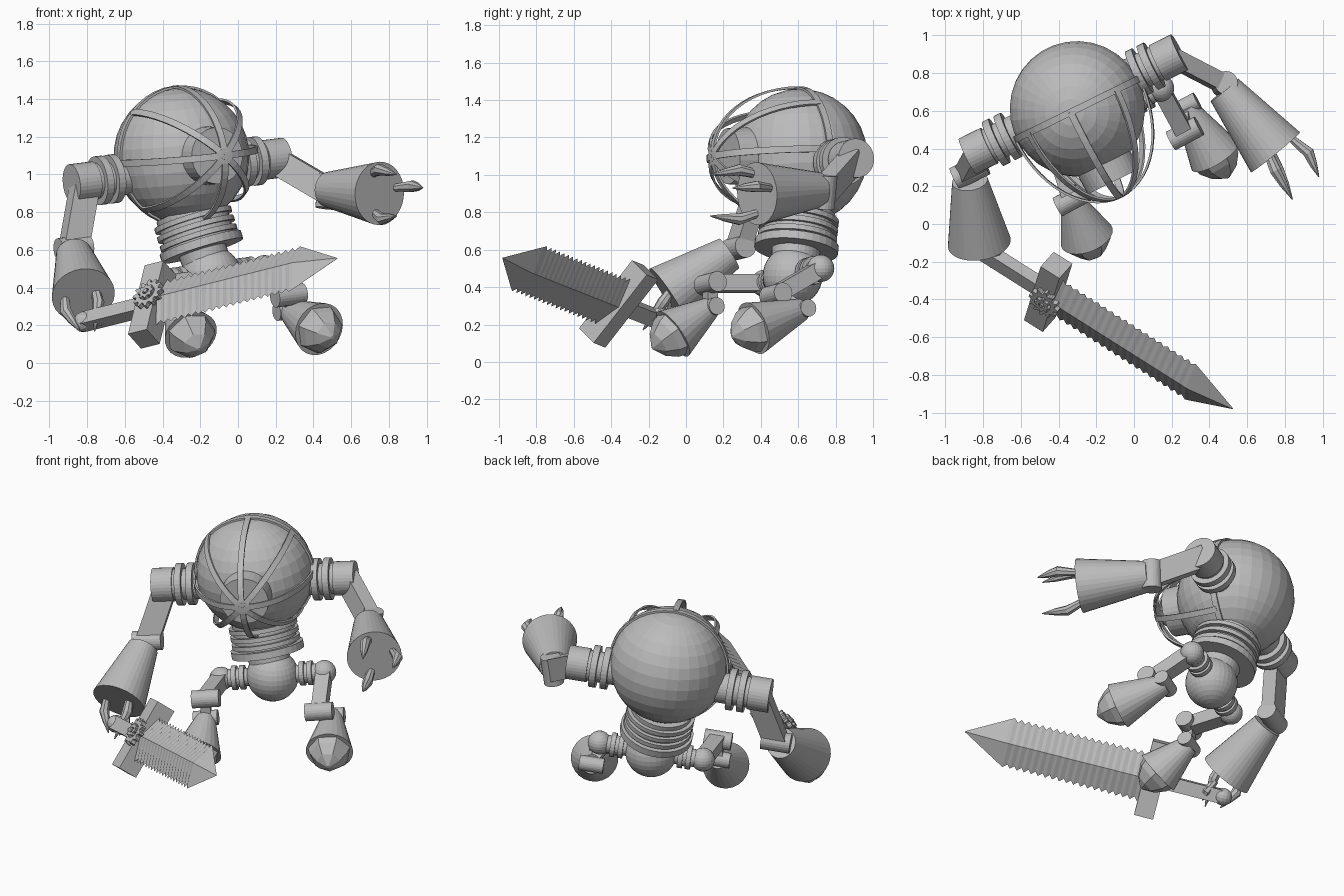
import bpy, bmesh, math
from mathutils import Vector as V, Matrix

if "Cube" in bpy.data.objects:
    bpy.data.objects.remove(bpy.data.objects["Cube"])

metal = bpy.data.materials.new("plain_grey_metal")
metal.use_nodes = True
GREY = (0.5, 0.5, 0.5, 1)
metal.diffuse_color = GREY
metal.node_tree.nodes["Principled BSDF"].inputs["Base Color"].default_value = GREY


def finish(name, bm):
    bmesh.ops.recalc_face_normals(bm, faces=bm.faces)
    mesh = bpy.data.meshes.new(name)
    bm.to_mesh(mesh)
    bm.free()
    mesh.materials.append(metal)
    ob = bpy.data.objects.new(name, mesh)
    bpy.context.collection.objects.link(ob)
    return ob


def frame(z, ref=V((0.3, 0.2, 1))):
    """Perpendicular unit axes (x, y, z) around direction z."""
    z = z.normalized()
    x = (ref - z * ref.dot(z)).normalized()
    return x, z.cross(x), z


def loft(name, rings, closed=False):
    """Skin a list of point loops; closed joins the last loop to the first."""
    bm = bmesh.new()
    loops = [[bm.verts.new(p) for p in ring] for ring in rings]
    pairs = list(zip(loops, loops[1:])) + ([(loops[-1], loops[0])] if closed else [])
    for a, b in pairs:
        n = len(a)
        for i in range(n):
            j = (i + 1) % n
            bm.faces.new((a[i], a[j], b[j], b[i]))
    if not closed:
        bm.faces.new(loops[0])
        bm.faces.new(loops[-1])
    return finish(name, bm)


def turned(name, p, axis, profile, n=32):
    """Lathe a (distance, radius) profile along an axis."""
    x, y, z = frame(axis)
    turns = [math.tau * i / n for i in range(n)]
    return loft(name, [[p + z * t + (x * math.cos(a) + y * math.sin(a)) * r for a in turns]
                       for t, r in profile])


def rod(name, p, q, r1, r2=None, n=32):
    return turned(name, p, q - p, [(0, r1), ((q - p).length, r2 or r1)], n)


def pin(name, p, axis, length, r):
    half = axis.normalized() * length / 2
    return rod(name, p - half, p + half, r, n=24)


def box(name, p, q, w, h, ref):
    x, y, z = frame(q - p, ref)
    return loft(name, [[c + x * a * w / 2 + y * b * h / 2
                        for a, b in ((1, 1), (-1, 1), (-1, -1), (1, -1))] for c in (p, q)])


def ball(name, p, r, up=V((0, 0, 1)), seg=32):
    x, y, z = frame(up)
    bm = bmesh.new()
    m = Matrix((x, y, z)).transposed().to_4x4()
    m.translation = p
    bmesh.ops.create_uvsphere(bm, u_segments=seg, v_segments=seg // 2, radius=r, matrix=m)
    return finish(name, bm)


def claw(name, p, q, bulge):
    """Bent finger that swells, then tapers to a point."""
    mid = p.lerp(q, 0.45) + bulge * 0.03
    x, y, z = frame(q - p)
    rings = [[c + (x * math.cos(k * math.pi / 4) + y * math.sin(k * math.pi / 4)) * r
              for k in range(8)] for c, r in ((p, 0.022), (mid, 0.032), (mid.lerp(q, 0.5), 0.022), (q, 0.003))]
    return loft(name, rings)


# Torso frame: side axis across the shoulders, facing direction and up
side = V((0.892, 0.438, 0.111)).normalized()
face = V((0.44, -0.89, 0))
face = (face - side * face.dot(side)).normalized()
up = face.cross(side) * -1
core = V((-0.30, 0.61, 1.10))
ball("torso", core, 0.36, up)
turned("eye", core, face, [(0.2, 0.16), (0.43, 0.15)])


# Straps bulging over the face, and a band around the torso
def strap(name, points, widths):
    bm = bmesh.new()
    rows = [(bm.verts.new(p + w * 0.018), bm.verts.new(p - w * 0.018))
            for p, w in zip(points, widths)]
    for a, b in zip(rows, rows[1:]):
        bm.faces.new((a[0], a[1], b[1], b[0]))
    ob = finish(name, bm)
    mod = ob.modifiers.new("thickness", "SOLIDIFY")
    mod.thickness = 0.012
    mod.offset = 0


for k in range(8):
    a = k * math.pi / 4
    out = side * math.cos(a) + up * math.sin(a)
    across = face.cross(out)
    arc = [i * math.pi / 28 for i in range(15)]
    strap(f"face_strap_{k + 1}",
          [core + face * 0.52 * math.cos(t) + out * 0.368 * math.sin(t) for t in arc],
          [across] * len(arc))
circle = [i * math.tau / 40 for i in range(41)]
strap("torso_band", [core + (side * math.cos(a) + up * math.sin(a)) * 0.366 for a in circle],
      [face] * len(circle))

# Ribbed waist, neck and pelvis
ribs = [(0, 0.19)]
for k in range(3):
    t = 0.03 + 0.05 * k
    ribs += [(t, 0.19), (t, 0.212), (t + 0.028, 0.212), (t + 0.028, 0.19)]
ribs += [(0.17, 0.19), (0.17, 0.225), (0.215, 0.225), (0.215, 0.13), (0.36, 0.125)]
turned("waist", V((-0.25, 0.61, 0.80)), V((0.29, -0.10, -0.95)), ribs)
pelvis = V((-0.14, 0.57, 0.46))
ball("pelvis", pelvis, 0.16)

# Shoulders with flanges
yoke = V((-0.32, 0.635, 1.02))
for s, word in ((-1, "right"), (1, "left")):
    prof = [(0.28, 0.095)]
    for t in (0.37, 0.44):
        prof += [(t, 0.095), (t, 0.13), (t + 0.04, 0.13), (t + 0.04, 0.095)]
    prof += [(0.5, 0.095), (0.5, 0.105), (0.63, 0.105)]
    turned(f"{word}_shoulder", yoke, side * s, prof)

# Arms: shoulder point, elbow, forearm start, forearm end, elbow pin axis
arms = {
    "right": [V((-0.81, 0.39, 0.95)), V((-0.87, 0.28, 0.61)), V((-0.87, 0.23, 0.58)),
              V((-0.82, -0.10, 0.36)), side],
    "left": [V((0.19, 0.89, 1.08)), V((0.48, 0.74, 0.91)), V((0.48, 0.71, 0.92)),
             V((0.75, 0.38, 0.90)), V((0.1, 0.1, 1))],
}
for word, (shoulder, elbow, start, end, axis) in arms.items():
    box(f"{word}_upper_arm", shoulder, elbow, 0.14, 0.09, axis)
    pin(f"{word}_elbow", elbow, axis, 0.18, 0.062)
    rod(f"{word}_forearm", start, end, 0.095, 0.168)

# Claws, as base and tip pairs
fingers = {
    "left": [((0.70, 0.40, 1.00), (0.84, 0.13, 1.00)), ((0.84, 0.45, 0.93), (0.98, 0.25, 0.93)),
             ((0.72, 0.40, 0.80), (0.84, 0.13, 0.78))],
    "right": [((-0.76, -0.06, 0.41), (-0.76, -0.23, 0.17)), ((-0.92, -0.08, 0.36), (-0.84, -0.18, 0.17)),
              ((-0.75, -0.12, 0.30), (-0.73, -0.22, 0.20))],
}
for word, pairs in fingers.items():
    hand = arms[word][3]
    for k, (p, q) in enumerate(pairs):
        claw(f"{word}_claw_{k + 1}", V(p), V(q), (V(p) - hand).normalized())

# Legs: hip, knee, ankle and foot rim
hip_line = V((0.28, 0.15, 0.04))
legs = {
    "right": [-1, V((-0.33, 0.13, 0.42)), V((-0.33, 0.13, 0.29)), V((-0.25, -0.07, 0.15))],
    "left": [1, V((0.27, 0.48, 0.36)), V((0.27, 0.62, 0.28)), V((0.43, 0.36, 0.18))],
}
for word, (s, knee, ankle, rim) in legs.items():
    hip = pelvis + hip_line * s
    turned(f"{word}_hip_joint", pelvis, hip_line * s,
           [(0.12, 0.055), (0.17, 0.055), (0.17, 0.075), (0.2, 0.075), (0.2, 0.06),
            (0.22, 0.06), (0.22, 0.075), (0.25, 0.075), (0.25, 0.055), (0.3, 0.055)], 24)
    ball(f"{word}_hip", hip, 0.073, seg=24)
    box(f"{word}_thigh", hip, knee, 0.09, 0.09, hip_line)
    pin(f"{word}_knee", knee, hip_line, 0.17, 0.055)
    box(f"{word}_shin", knee, ankle, 0.06, 0.06, hip_line)
    pin(f"{word}_ankle", ankle, hip_line, 0.15, 0.047)
    rod(f"{word}_foot", ankle, rim, 0.06, 0.145, 24)
    turned(f"{word}_toe", rim, rim - ankle, [(-0.01, 0.135), (0.04, 0.12), (0.1, 0.075), (0.14, 0.01)], 7)

# Sword frame: along the blade, across it, and out of its flat
guard = V((-0.455, -0.36, 0.31))
along = V((0.827, -0.523, 0.207)).normalized()
across, flat, along = frame(along, V((0.21, 0.59, 0.78)))
box("sword_guard", guard - across * 0.235, guard + across * 0.235, 0.12, 0.13, along)
box("sword_handle", guard - along * 0.43, guard, 0.085, 0.07, across)
ball("pommel", guard - along * 0.44, 0.055, along, 16)

# Serrated blade with a diamond section
stations = []
TEETH = 20
for k in range(TEETH):
    t = 0.04 + 0.89 * k / TEETH
    stations += [(t, 0.132, 0.05), (t + 0.025, 0.155, 0.05)]
stations += [(0.93, 0.145, 0.05), (1.185, 0.003, 0.003)]
loft("sword_blade", [[guard + along * t + across * w, guard + along * t + flat * h,
                      guard + along * t - across * w, guard + along * t - flat * h]
                     for t, w, h in stations])


# Cogs on the guard
def cog(name, centre, outer, tooth, hole, thick, teeth):
    n = teeth * 4
    spin = [along * math.cos(math.tau * i / n) + across * math.sin(math.tau * i / n) for i in range(n)]
    edge = [outer + (tooth if i % 4 < 2 else 0) for i in range(n)]
    rings = []
    for inner, h in ((0, 0), (0, thick), (1, thick), (1, 0)):
        rings.append([centre + flat * h + d * (hole if inner else r) for d, r in zip(spin, edge)])
    loft(name, rings, closed=True)


boss = guard + flat * 0.06 * (1 if flat.z > 0 else -1) + V((0.02, -0.01, 0.01))
flat = flat if flat.z > 0 else -flat
cog("large_cog", boss, 0.07, 0.02, 0.045, 0.03, 12)
cog("small_cog", boss + flat * 0.015, 0.035, 0.012, 0.018, 0.03, 8)
rod("cog_axle", boss - flat * 0.01, boss + flat * 0.05, 0.012, n=12)
